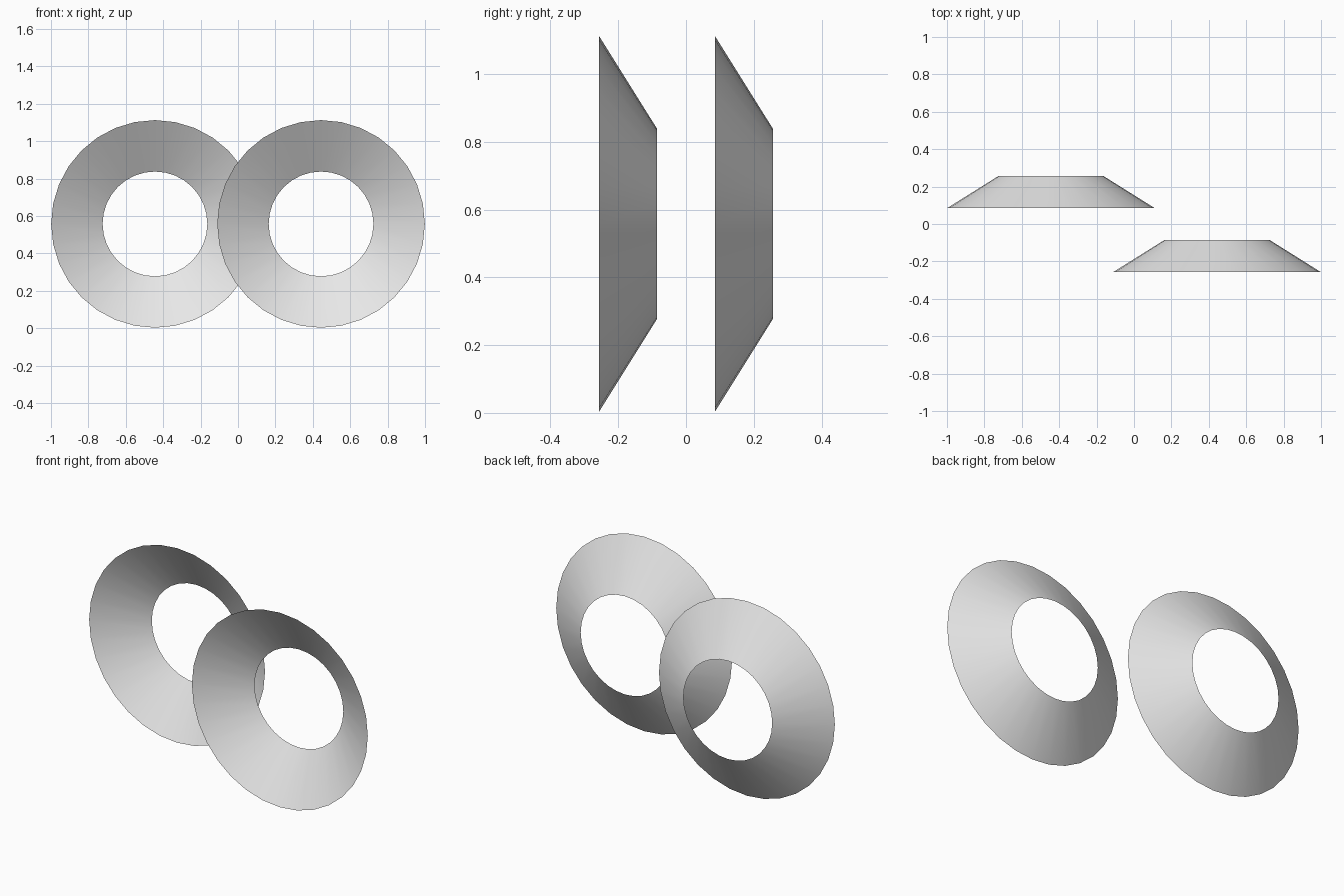
import bpy
import bmesh
import math

cube = bpy.data.objects.get("Cube")
if cube:
    bpy.data.objects.remove(cube, do_unlink=True)

SIDES = 32
WIDE, NARROW, DEPTH = 0.555, 0.28, 0.172

grey = bpy.data.materials.new("light_grey")
grey.use_nodes = True
colour = (0.8, 0.8, 0.8, 1)
grey.diffuse_color = colour
grey.node_tree.nodes["Principled BSDF"].inputs["Base Color"].default_value = colour


def ring_of_verts(bm, radius, y):
    """Circle of vertices around the y axis."""
    angles = [math.tau * i / SIDES for i in range(SIDES)]
    return [bm.verts.new((radius * math.cos(a), y, radius * math.sin(a))) for a in angles]


def conical_ring(name, location):
    """Open, thin conical shell with its wide rim at the front."""
    bm = bmesh.new()
    front = ring_of_verts(bm, WIDE, -DEPTH / 2)
    back = ring_of_verts(bm, NARROW, DEPTH / 2)
    for i in range(SIDES):
        j = (i + 1) % SIDES
        # Wound so the normals point outward, towards the back
        face = bm.faces.new((front[i], back[i], back[j], front[j]))
        face.smooth = True
    mesh = bpy.data.meshes.new(name)
    bm.to_mesh(mesh)
    bm.free()
    mesh.materials.append(grey)
    obj = bpy.data.objects.new(name, mesh)
    obj.location = location
    bpy.context.collection.objects.link(obj)
    return obj


# Two overlapping rings, the left one standing further forward
conical_ring("left_ring", (0.444, -0.171, 0.558))
conical_ring("right_ring", (-0.444, 0.171, 0.558))
